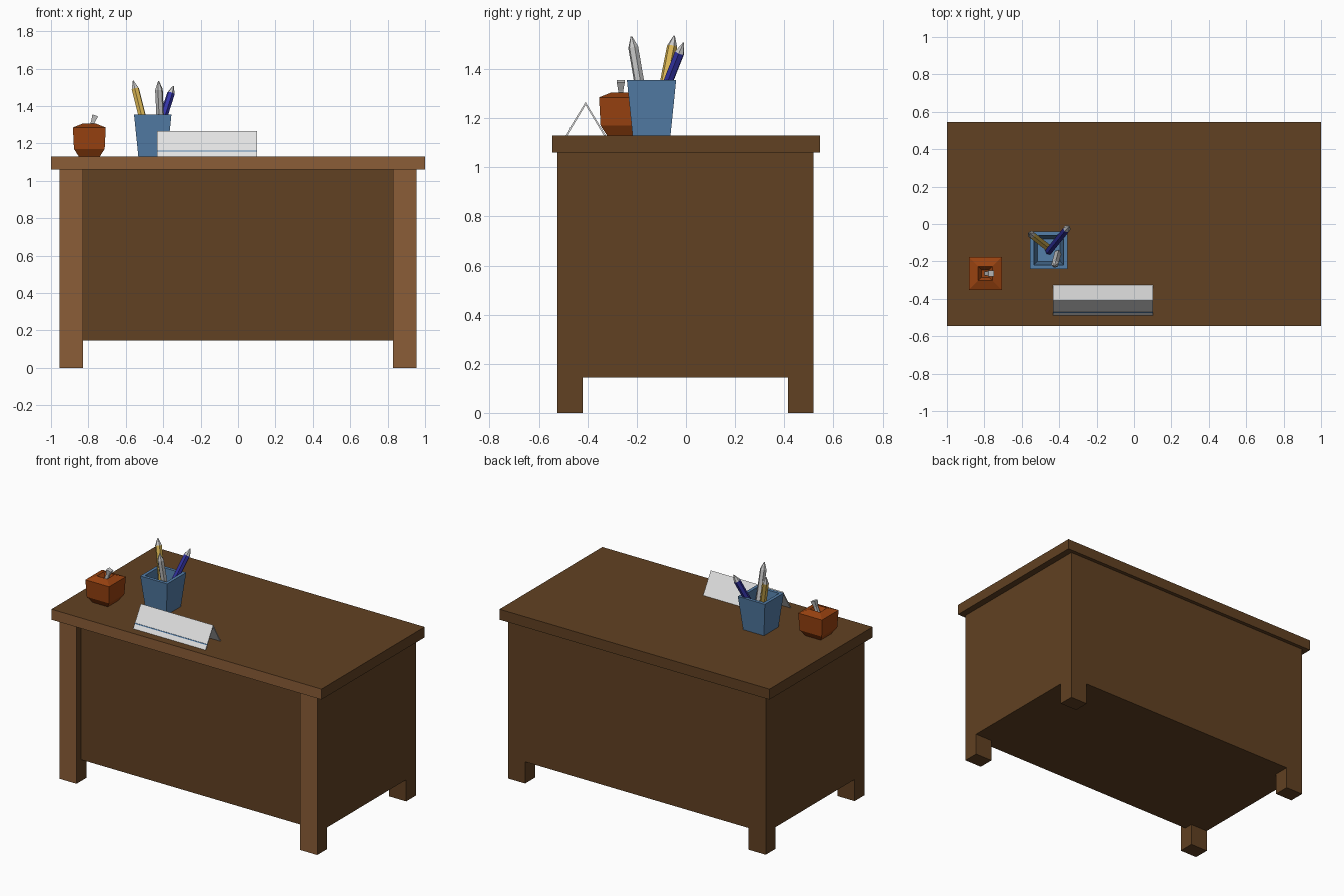
import bpy, bmesh, math
from mathutils import Vector, Matrix

if "Cube" in bpy.data.objects:
    bpy.data.objects.remove(bpy.data.objects["Cube"])


def mat(name, r, g, b):
    def lin(c):
        c /= 255
        return c / 12.92 if c <= 0.04045 else ((c + 0.055) / 1.055) ** 2.4
    m = bpy.data.materials.new(name)
    m.diffuse_color = (lin(r), lin(g), lin(b), 1)
    m.use_nodes = True
    m.node_tree.nodes["Principled BSDF"].inputs["Base Color"].default_value = m.diffuse_color
    return m


DARK = mat("dark_wood", 97, 65, 34)
LIGHT = mat("light_wood", 139, 93, 55)
RED = mat("apple_red", 152, 66, 16)
GREY = mat("pale_grey", 200, 200, 200)
PAPER = mat("paper_white", 226, 226, 226)
BLUE = mat("cup_blue", 84, 126, 168)
YELLOW = mat("pencil_yellow", 218, 182, 84)
NAVY = mat("pen_navy", 52, 52, 168)


def finish(name, bm, mats, rule=None):
    bmesh.ops.recalc_face_normals(bm, faces=bm.faces)
    bm.normal_update()
    if rule:
        for f in bm.faces:
            f.material_index = rule(f)
    me = bpy.data.meshes.new(name)
    bm.to_mesh(me)
    bm.free()
    for m in mats:
        me.materials.append(m)
    ob = bpy.data.objects.new(name, me)
    bpy.context.collection.objects.link(ob)
    return ob


def extrude_x(name, profile, x0, x1, mats, rule=None):
    """Extrude a (y, z) outline from x0 to x1."""
    bm = bmesh.new()
    f = bm.faces.new([bm.verts.new((x0, y, z)) for y, z in profile])
    new = bmesh.ops.extrude_face_region(bm, geom=[f])["geom"]
    vs = [v for v in new if isinstance(v, bmesh.types.BMVert)]
    bmesh.ops.translate(bm, verts=vs, vec=(x1 - x0, 0, 0))
    return finish(name, bm, mats, rule)


def rect(y0, y1, z0, z1):
    return [(y0, z0), (y1, z0), (y1, z1), (y0, z1)]


def loft(name, rings, sides, matrix, mats, rule=None):
    """Stack of polygon rings (radius, z), capped at both ends."""
    bm = bmesh.new()
    loops = []
    for r, z in rings:
        loops.append([bm.verts.new(matrix @ Vector((
            r * math.cos(math.pi / sides + 2 * math.pi * i / sides),
            r * math.sin(math.pi / sides + 2 * math.pi * i / sides), z)))
            for i in range(sides)])
    for a, b in zip(loops, loops[1:]):
        for i in range(sides):
            j = (i + 1) % sides
            bm.faces.new((a[i], a[j], b[j], b[i]))
    bm.faces.new(loops[0][::-1])
    bm.faces.new(loops[-1])
    return finish(name, bm, mats, rule)


def stick(name, base, tip, rings, sides, mats, rule=None):
    """Loft along a line; ring heights are measured from the base."""
    base, tip = Vector(base), Vector(tip)
    rot = (tip - base).to_track_quat('Z', 'Y').to_matrix().to_4x4()
    return loft(name, rings((tip - base).length), sides,
                Matrix.Translation(base) @ rot, mats, rule)


def front(f):
    return 1 if f.normal.y < -0.9 else 0


# Desk: top and closed body
extrude_x("desk_top", rect(-0.545, 0.545, 1.06, 1.13), -1, 1, [DARK, LIGHT], front)
extrude_x("desk_body", rect(-0.48, 0.52, 0.145, 1.06), -0.955, 0.955, [DARK])

# Legs: front ones run up past the recessed panel, back ones are feet
leg = [(-0.525, 0), (-0.42, 0), (-0.42, 0.145), (-0.48, 0.145), (-0.48, 1.06), (-0.525, 1.06)]
for side, x0 in (("left", -0.955), ("right", 0.828)):
    extrude_x("front_leg_" + side, leg, x0, x0 + 0.127, [DARK, LIGHT], front)
    extrude_x("back_leg_" + side, rect(0.415, 0.52, 0, 0.145), x0, x0 + 0.127, [DARK])

# Apple with a hollow at the stem
S = math.sqrt(2)
loft("apple", [(h * S, z) for h, z in ((0.056, 1.13), (0.082, 1.17), (0.088, 1.285),
     (0.038, 1.305), (0.02, 1.28))], 4, Matrix.Translation((-0.795, -0.265, 0)), [RED])
stick("apple_stem", (-0.793, -0.265, 1.27), (-0.763, -0.265, 1.35),
      lambda n: [(0.014, 0), (0.014, n * 0.55), (0.023, n)], 4, [GREY])

# Pencil cup, hollow inside
loft("pencil_cup", [(h * S, z) for h, z in ((0.077, 1.13), (0.1, 1.355), (0.079, 1.355),
     (0.06, 1.16))], 4, Matrix.Translation((-0.456, -0.14, 0)), [BLUE])

# Pencils and pen
for name, base, tip, m in (
        ("yellow_pencil", (-0.468, -0.12, 1.17), (-0.56, -0.048, 1.535), YELLOW),
        ("grey_pen", (-0.408, -0.16, 1.17), (-0.425, -0.222, 1.533), GREY),
        ("blue_pencil", (-0.455, -0.145, 1.165), (-0.346, -0.01, 1.507), NAVY)):
    stick(name, base, tip, lambda n: [(0.021, 0), (0.021, n - 0.045), (0.003, n)], 6,
          [m, GREY], lambda f, z=tip[2]: 1 if f.calc_center_median().z > z - 0.05 else 0)

# Folded name card with a thin blue line on the front
extrude_x("folded_card", [(-0.49, 1.13), (-0.408, 1.266), (-0.326, 1.13), (-0.334, 1.13),
          (-0.408, 1.253), (-0.482, 1.13)], -0.434, 0.102, [PAPER])


def card_y(z):
    return -0.49 + (z - 1.13) * 0.082 / 0.136


a, b = 1.157, 1.162
extrude_x("card_line", [(card_y(a) - 0.002, a), (card_y(a) + 0.001, a),
          (card_y(b) + 0.001, b), (card_y(b) - 0.002, b)], -0.434, 0.102, [BLUE])
